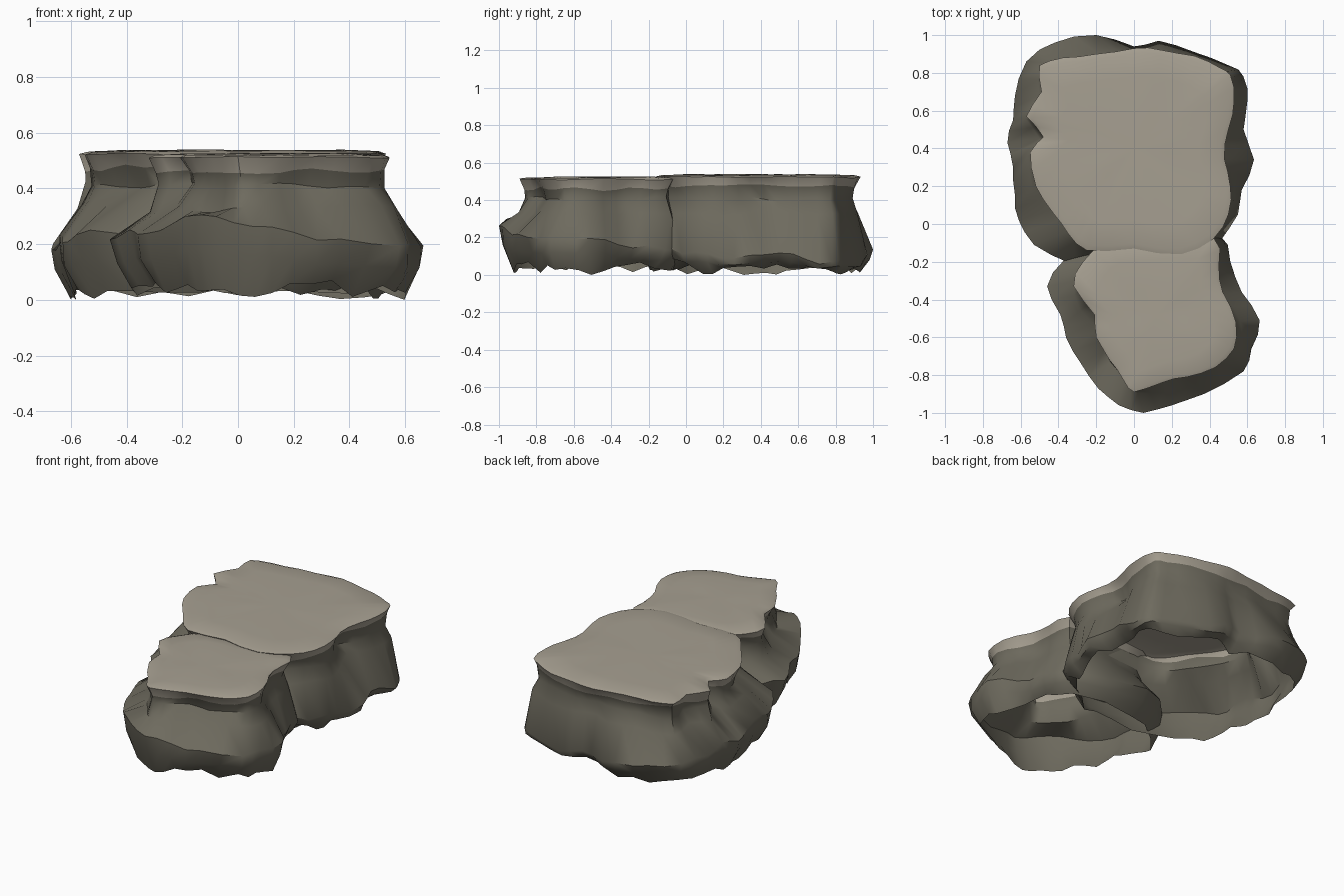
import bpy, bmesh, random
from mathutils import Vector, noise

if "Cube" in bpy.data.objects:
    bpy.data.objects.remove(bpy.data.objects["Cube"])

random.seed(5)


def material(name, rgb):
    m = bpy.data.materials.new(name)
    m.diffuse_color = (*rgb, 1)
    m.use_nodes = True
    m.node_tree.nodes["Principled BSDF"].inputs["Base Color"].default_value = m.diffuse_color
    return m


STONE = material("dark olive stone", (0.155, 0.145, 0.112))
TOP = material("pale worn top", (0.385, 0.35, 0.285))


def wobble(p, seed, scale=5):
    """Smooth noise, so neighbouring points move together."""
    return noise.noise(Vector((p.x * scale, p.y * scale, seed * 3.7)))


def refine(points):
    """Add a curved, slightly rough midpoint between neighbouring points."""
    pts = [Vector(p) for p in points]
    n = len(pts)
    out = []
    for i in range(n):
        a, b, c, d = (pts[(i + k) % n] for k in (-1, 0, 1, 2))
        rough = Vector((random.uniform(-1, 1), random.uniform(-1, 1))) * 0.006
        out += [b, (b + c) * 0.56 - (a + d) * 0.06 + rough]
    return out


def rock(name, top, outer, centre, top_z):
    """Loft a hollow, open-bottomed rock from a top outline and a bulge outline."""
    c = Vector(centre)
    top, outer = refine(top), refine(outer)
    n = len(top)
    # The bulge sits higher at the front left and lower at the back right
    bulge_z = [0.18 - 0.08 * p.x - 0.08 * p.y + 0.06 * wobble(p, 1) for p in outer]
    bm = bmesh.new()

    def ring(points, heights):
        return [bm.verts.new((p.x, p.y, z)) for p, z in zip(points, heights)]

    def uneven(points, z, a):
        return ring(points, [z + a * wobble(p, z * 10) for p in points])

    def inset(points, d, a=0.0):
        return [p - (p - c).normalized() * (d + a * wobble(p, 9 + d)) for p in points]

    def scaled(points, s):
        return [c + (p - c) * s for p in points]

    def blend(f):
        return [p.lerp(q, f + 0.25 * wobble(p, f * 20)) for p, q in zip(top, outer)]

    rings = [
        uneven(scaled(top, 0.35), top_z + 0.005, 0.005),
        uneven(scaled(top, 0.72), top_z + 0.004, 0.006),
        uneven(scaled(top, 0.95), top_z, 0.006),
        uneven(top, top_z - 0.008, 0.008),
        uneven(inset(top, 0.027, 0.02), top_z - 0.055, 0.03),
        uneven(inset(blend(0.05), 0.042, 0.03), 0.41, 0.03),
        uneven(inset(blend(0.3), 0.025, 0.04), 0.335, 0.03),
        ring(outer, bulge_z),
        ring(inset(outer, 0.02, 0.03), [z * 0.6 for z in bulge_z]),
        ring(inset(outer, 0.075, 0.04),
             [max(0, 0.03 + 0.06 * wobble(p, 4, 7)) for p in outer]),
    ]
    # Top surface centre
    mid = bm.verts.new((c.x, c.y, top_z + 0.006))
    for i in range(n):
        bm.faces.new((mid, rings[0][i], rings[0][(i + 1) % n]))
    # Top surface, pale lip and stone walls
    for k, (a, b) in enumerate(zip(rings, rings[1:])):
        for i in range(n):
            j = (i + 1) % n
            f = bm.faces.new((a[i], b[i], b[j], a[j]))
            f.material_index = 0 if k < 4 else 1
    bmesh.ops.recalc_face_normals(bm, faces=bm.faces)
    if sum(f.normal.z for f in bm.faces if len(f.verts) == 3) < 0:
        bmesh.ops.reverse_faces(bm, faces=bm.faces)
    me = bpy.data.meshes.new(name)
    bm.to_mesh(me)
    bm.free()
    me.materials.append(TOP)
    me.materials.append(STONE)
    ob = bpy.data.objects.new(name, me)
    bpy.context.collection.objects.link(ob)
    bpy.ops.object.select_all(action='DESELECT')
    ob.select_set(True)
    bpy.context.view_layer.objects.active = ob
    bpy.ops.object.shade_smooth_by_angle(angle=0.75)


# Large back rock
rock("back_rock",
     [(.42, -.08), (.50, .05), (.51, .20), (.48, .34), (.50, .50), (.53, .65),
      (.51, .79), (.45, .83), (.32, .89), (.15, .92), (0, .93), (-.20, .90),
      (-.38, .88), (-.50, .84), (-.49, .70), (-.57, .57), (-.48, .46), (-.55, .38),
      (-.52, .20), (-.43, .06), (-.35, -.05), (-.25, -.14), (0, -.13), (.25, -.16)],
     [(.45, -.10), (.55, .05), (.57, .18), (.635, .34), (.58, .50), (.60, .65),
      (.58, .78), (.50, .84), (.32, .91), (.13, .97), (0, .94), (-.20, 1.0),
      (-.42, .96), (-.57, .86), (-.63, .68), (-.64, .55), (-.67, .43), (-.64, .30),
      (-.63, .15), (-.61, .02), (-.53, -.11), (-.31, -.22), (0, -.26), (.25, -.24)],
     (0, .4), 0.532)

# Smaller front rock, pushed into the back one
rock("front_rock",
     [(.42, -.07), (.45, -.22), (.47, -.36), (.54, -.52), (.53, -.66), (.43, -.76),
      (.28, -.81), (.15, -.84), (0, -.89), (-.06, -.82), (-.13, -.72), (-.20, -.60),
      (-.21, -.48), (-.32, -.33), (-.27, -.20), (-.15, -.10), (.10, -.08)],
     [(.43, -.03), (.51, -.20), (.57, -.36), (.665, -.51), (.62, -.66), (.58, -.78),
      (.37, -.90), (.20, -.96), (.05, -1.0), (-.08, -.96), (-.19, -.87), (-.28, -.74),
      (-.36, -.60), (-.39, -.48), (-.46, -.33), (-.36, -.18), (-.08, .02)],
     (.12, -.48), 0.519)
